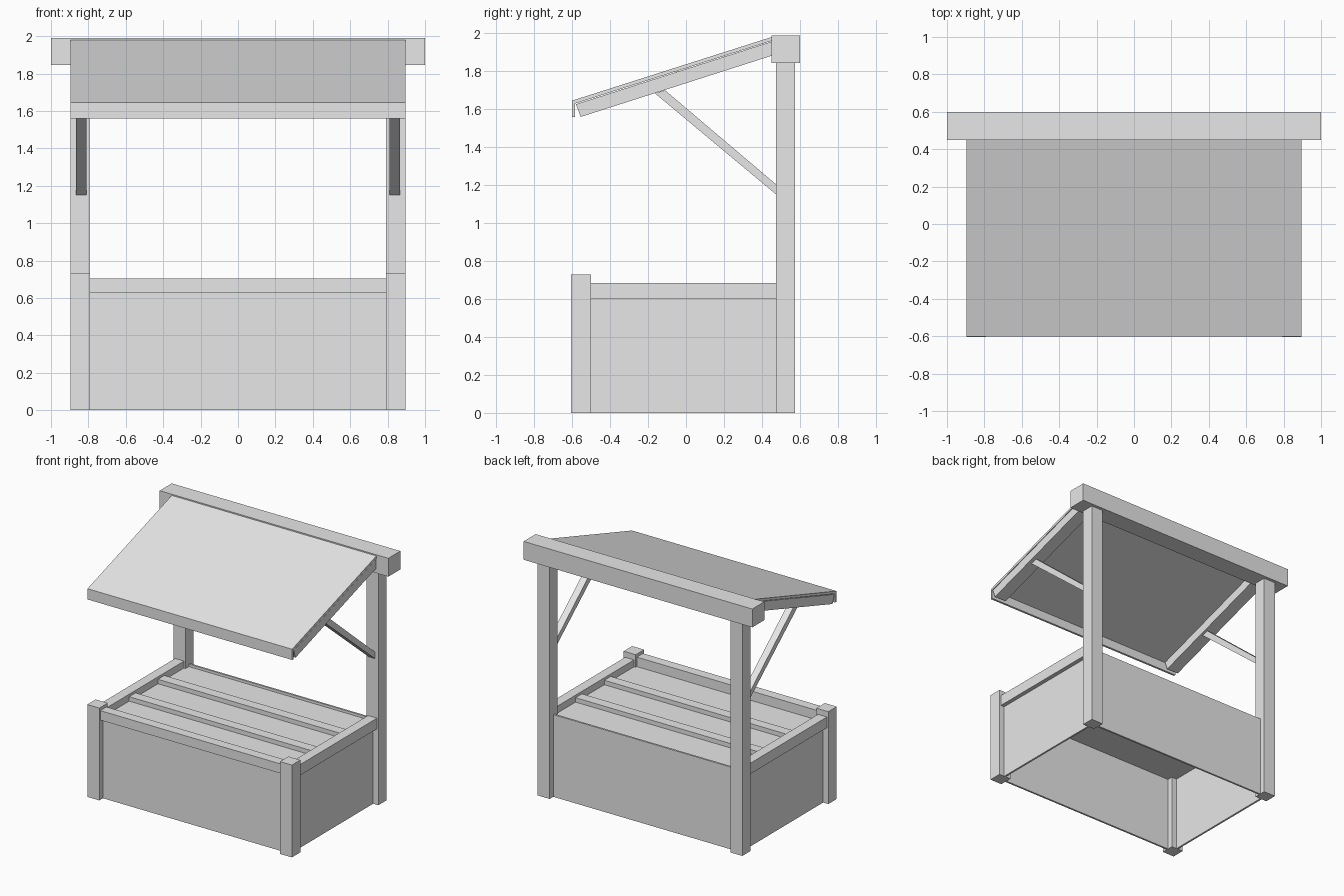
import bpy
from mathutils import Vector

if "Cube" in bpy.data.objects:
    bpy.data.objects.remove(bpy.data.objects["Cube"])

grey = bpy.data.materials.new("plain_grey")
grey.use_nodes = True
grey.diffuse_color = (0.8, 0.8, 0.8, 1)
grey.node_tree.nodes["Principled BSDF"].inputs["Base Color"].default_value = (0.8, 0.8, 0.8, 1)


def prism(name, x0, x1, profile):
    """Extrude a (y, z) outline from x0 to x1."""
    n = len(profile)
    verts = [(x, y, z) for x in (x0, x1) for y, z in profile]
    faces = [tuple(range(n))[::-1], tuple(range(n, 2 * n))]
    faces += [(i, (i + 1) % n, n + (i + 1) % n, n + i) for i in range(n)]
    mesh = bpy.data.meshes.new(name)
    mesh.from_pydata(verts, [], faces)
    mesh.materials.append(grey)
    obj = bpy.data.objects.new(name, mesh)
    bpy.context.collection.objects.link(obj)
    return obj


def box(name, x, y, z):
    return prism(name, x[0], x[1], [(y[0], z[0]), (y[1], z[0]), (y[1], z[1]), (y[0], z[1])])


def pair(name, x, profile):
    """The same prism on both sides."""
    prism("left_" + name, x[0], x[1], profile)
    prism("right_" + name, -x[1], -x[0], profile)


def rect(y0, y1, z0, z1):
    return [(y0, z0), (y1, z0), (y1, z1), (y0, z1)]


# Posts and top beam
POST = (0.79, 0.895)
pair("front_post", POST, rect(-0.605, -0.5, 0, 0.73))
pair("back_post", POST, rect(0.475, 0.575, 0, 1.85))
box("top_beam", (-1, 1), (0.45, 0.6), (1.845, 1.99))

# Sloping roof sheet with a front lip, on rafters and braces
prism("roof_sheet", -0.895, 0.895, [
    (0.455, 1.982), (-0.602, 1.645), (-0.602, 1.56), (-0.585, 1.56),
    (-0.585, 1.63), (0.455, 1.962)])
pair("rafter", (0.79, 0.893), [(-0.58, 1.627), (-0.555, 1.56), (0.46, 1.885), (0.46, 1.96)])
pair("brace", (0.81, 0.865), [(-0.165, 1.685), (0.48, 1.147), (0.48, 1.2), (-0.11, 1.70)])

# Thin panels around the counter
box("front_panel", (-0.8, 0.8), (-0.56, -0.545), (0, 0.635))
box("back_panel", (-0.8, 0.8), (0.515, 0.53), (0, 0.65))
pair("side_panel", (0.835, 0.85), rect(-0.51, 0.485, 0, 0.605))

# Rails on the panels
box("front_rail", (-0.79, 0.79), (-0.592, -0.515), (0.63, 0.705))
pair("side_rail", (0.805, 0.883), rect(-0.5, 0.475, 0.6, 0.685))

# Counter floor with raised dividers
box("counter_floor", (-0.836, 0.836), (-0.546, 0.516), (0.6, 0.63))
for i, y in enumerate((-0.17, 0.19)):
    box(f"divider_{i + 1}", (-0.806, 0.806), (y - 0.04, y + 0.04), (0.62, 0.665))
